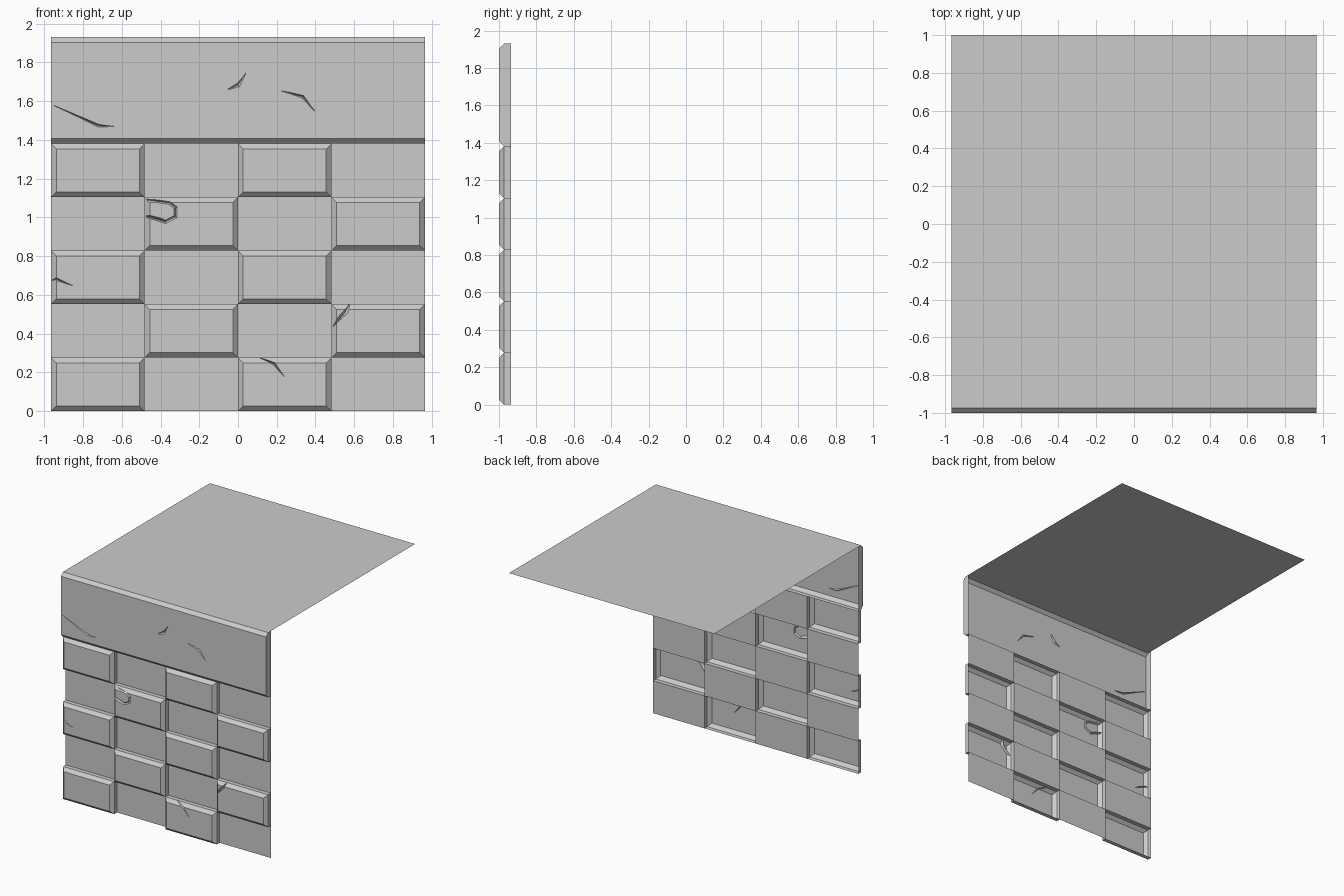
import bpy, bmesh
from mathutils import Vector

if "Cube" in bpy.data.objects:
    bpy.data.objects.remove(bpy.data.objects["Cube"])

W, H = 0.965, 1.93            # half width, height
Y0, YB, Y1 = -1.0, -0.973, -0.936   # raised face, chamfer edge, recessed face
B = 0.027                     # chamfer size
HEAD = 1.38                   # underside of the top band
CW, RH = 2 * W / 4, HEAD / 5  # brick cell size


def make(name, bm):
    bmesh.ops.recalc_face_normals(bm, faces=bm.faces)
    me = bpy.data.meshes.new(name)
    bm.to_mesh(me)
    bm.free()
    ob = bpy.data.objects.new(name, me)
    bpy.context.collection.objects.link(ob)
    return ob


def loft(bm, rings):
    """Closed solid through rings of equal length."""
    vs = [[bm.verts.new(p) for p in r] for r in rings]
    n = len(vs[0])
    for a, b in zip(vs, vs[1:]):
        for i in range(n):
            bm.faces.new((a[i], a[(i + 1) % n], b[(i + 1) % n], b[i]))
    bm.faces.new(vs[0])
    bm.faces.new(vs[-1])


def rect(x0, x1, z0, z1, y):
    return [(x0, y, z0), (x1, y, z0), (x1, y, z1), (x0, y, z1)]


def chamfered(name, x0, x1, z0, z1, bx):
    bm = bmesh.new()
    loft(bm, [rect(x0, x1, z0, z1, Y1), rect(x0, x1, z0, z1, YB),
              rect(x0 + bx, x1 - bx, z0 + B, z1 - B, Y0)])
    return make(name, bm)


def crack(bm, pts):
    """Tapered V groove; pts are (x, z, half width, depth)."""
    rings = []
    for i, (x, z, w, d) in enumerate(pts):
        a, b = pts[max(i - 1, 0)], pts[min(i + 1, len(pts) - 1)]
        t = Vector((b[0] - a[0], b[1] - a[1])).normalized()
        k = w * (d + 0.01) / d
        nx, nz = -t.y * k, t.x * k
        rings.append([(x + nx, Y0 - 0.01, z + nz), (x - nx, Y0 - 0.01, z - nz),
                      (x, Y0 + d, z)])
    loft(bm, rings)


def finish(ob, cracks):
    """Cut the cracks, then open the back of the shell."""
    if cracks:
        cb = bmesh.new()
        for c in cracks:
            crack(cb, c)
        cutter = make("crack_cutter", cb)
        cutter.hide_render = True
        m = ob.modifiers.new("cracks", 'BOOLEAN')
        m.operation, m.solver, m.object = 'DIFFERENCE', 'EXACT', cutter
        dg = bpy.context.evaluated_depsgraph_get()
        me = bpy.data.meshes.new_from_object(ob.evaluated_get(dg))
        ob.modifiers.clear()
        ob.data = me
        bpy.data.objects.remove(cutter)
    bm = bmesh.new()
    bm.from_mesh(ob.data)
    back = [f for f in bm.faces if all(v.co.y > Y1 - 1e-4 for v in f.verts)]
    bmesh.ops.delete(bm, geom=back, context='FACES')
    bm.to_mesh(ob.data)
    bm.free()


# Top band with its three cracks
finish(chamfered("top_band", -W, W, HEAD, H, 0), [
    [(-0.95, 1.577, .001, .004), (-0.72, 1.473, .007, .015), (-0.64, 1.47, .001, .004)],
    [(-0.05, 1.66, .002, .004), (0.0, 1.682, .011, .015), (0.04, 1.745, .001, .004)],
    [(0.225, 1.652, .001, .004), (0.335, 1.622, .008, .015), (0.395, 1.55, .001, .004)]])

# Cracks on single bricks, keyed by (row from top, column)
brick_cracks = {
    (1, 1): [[(-0.468, 1.09, .009, .03), (-0.355, 1.075, .009, .012),
              (-0.322, 1.05, .009, .012), (-0.322, 1.003, .009, .012),
              (-0.375, 0.977, .009, .012), (-0.472, 1.005, .009, .03)]],
    (2, 0): [[(-0.964, 0.672, .002, .03), (-0.94, 0.682, .007, .018), (-0.855, 0.648, .001, .004)]],
    (3, 3): [[(0.575, 0.552, .005, .034), (0.55, 0.505, .011, .016), (0.49, 0.435, .003, .026)]],
    (4, 2): [[(0.11, 0.275, .003, .034), (0.185, 0.245, .007, .016), (0.24, 0.178, .001, .004)]],
}

# Checkerboard of raised bricks and flat recessed panels
for r in range(5):
    for c in range(4):
        x0, z1 = -W + c * CW, HEAD - r * RH
        if (r + c) % 2 == 0:
            ob = chamfered(f"brick_{r}_{c}", x0, x0 + CW, z1 - RH, z1, B)
            finish(ob, brick_cracks.get((r, c)))
        else:
            bm = bmesh.new()
            f = bm.faces.new([bm.verts.new(p) for p in rect(x0, x0 + CW, z1 - RH, z1, Y1)])
            make(f"panel_{r}_{c}", bm)

# Flat top surface running back from the wall
bm = bmesh.new()
bm.faces.new([bm.verts.new(p) for p in ((-W, Y1, H), (W, Y1, H), (W, 1, H), (-W, 1, H))])
make("top_surface", bm)
